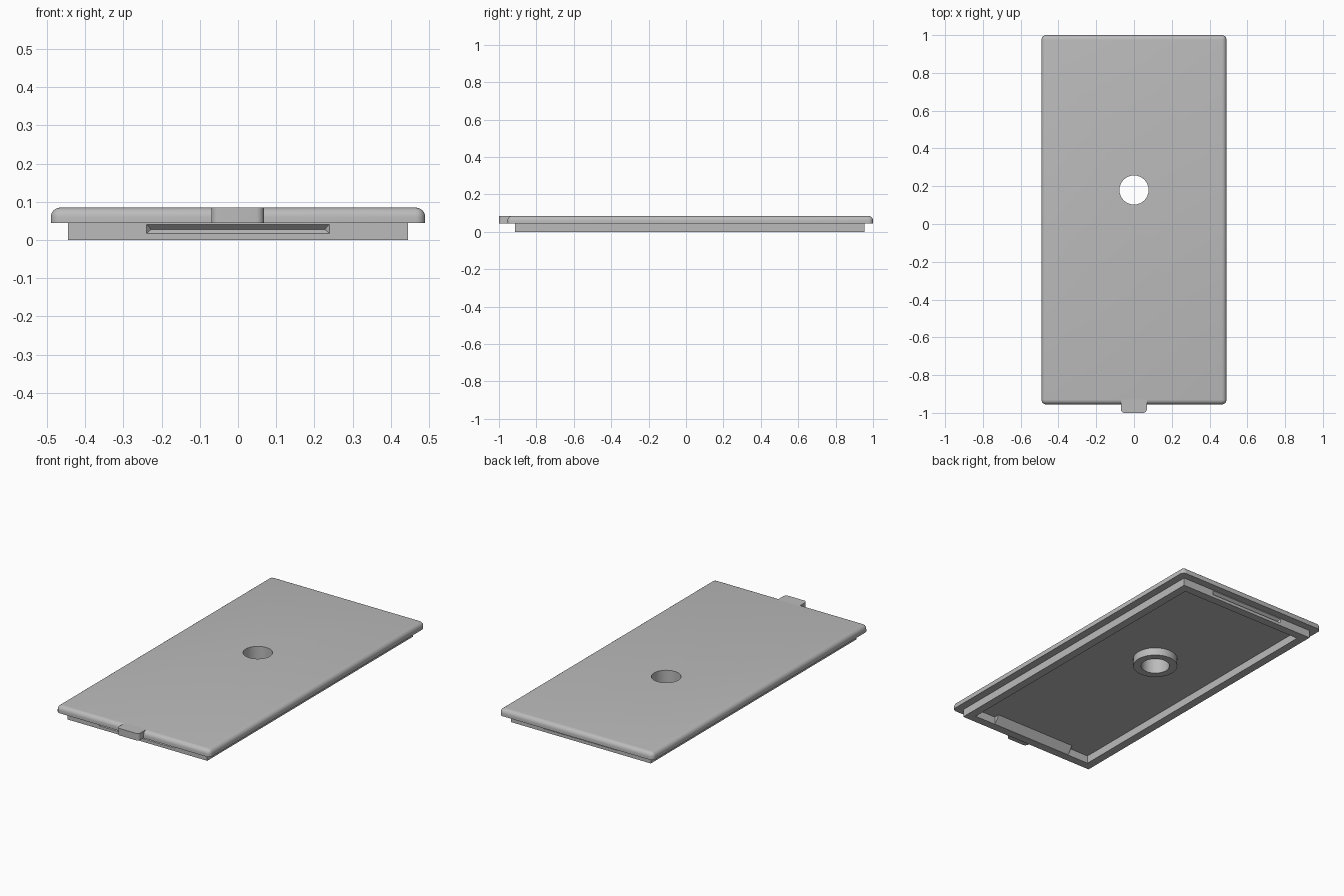
import bpy, bmesh, math
from mathutils import Vector

if "Cube" in bpy.data.objects:
    bpy.data.objects.remove(bpy.data.objects["Cube"], do_unlink=True)

GREY = bpy.data.materials.new("light grey plastic")
GREY.use_nodes = True
GREY.diffuse_color = (0.5, 0.5, 0.5, 1)
GREY.node_tree.nodes["Principled BSDF"].inputs["Base Color"].default_value = (0.5, 0.5, 0.5, 1)

FLOOR, TOP = 0.045, 0.085      # underside and top of the plate
HOLE_Y, HOLE_R = 0.18, 0.077
GRIP = 0.24                    # half length of the snap grooves


def finish(name, bm):
    bmesh.ops.recalc_face_normals(bm, faces=bm.faces)
    mesh = bpy.data.meshes.new(name)
    bm.to_mesh(mesh)
    bm.free()
    mesh.materials.append(GREY)
    ob = bpy.data.objects.new(name, mesh)
    bpy.context.collection.objects.link(ob)
    return ob


def box_bm(lo, hi):
    bm = bmesh.new()
    bmesh.ops.create_cube(bm, size=1)
    for v in bm.verts:
        v.co = Vector([(a + b) / 2 + c * (b - a) for a, b, c in zip(lo, hi, v.co)])
    return bm


def round_edges(bm, rule, radius):
    edges = [e for e in bm.edges if rule(*[v.co for v in e.verts])]
    bmesh.ops.bevel(bm, geom=edges, offset=radius, segments=6, profile=0.5, affect='EDGES')


def cylinder(name, radius, z0, z1):
    bm = bmesh.new()
    bmesh.ops.create_cone(bm, cap_ends=True, segments=64, radius1=radius, radius2=radius, depth=z1 - z0)
    bmesh.ops.translate(bm, verts=bm.verts, vec=(0, HOLE_Y, (z0 + z1) / 2))
    return finish(name, bm)


def prism(name, section, half_lengths):
    """Triangular bar along x; each corner of the section has its own half length."""
    bm = bmesh.new()
    ends = [[bm.verts.new((s * h, y, z)) for (y, z), h in zip(section, half_lengths)] for s in (-1, 1)]
    for ring in ends:
        bm.faces.new(ring)
    for i in range(3):
        j = (i + 1) % 3
        bm.faces.new((ends[0][i], ends[0][j], ends[1][j], ends[1][i]))
    return finish(name, bm)


def cut(ob, cutter):
    mod = ob.modifiers.new("cut", 'BOOLEAN')
    mod.operation, mod.solver, mod.object = 'DIFFERENCE', 'EXACT', cutter
    bpy.context.view_layer.objects.active = ob
    bpy.ops.object.modifier_apply(modifier=mod.name)
    bpy.data.objects.remove(cutter, do_unlink=True)


def smooth(ob):
    bpy.ops.object.select_all(action='DESELECT')
    ob.select_set(True)
    bpy.context.view_layer.objects.active = ob
    bpy.ops.object.shade_smooth_by_angle(angle=math.radians(30))


# Cover plate: rounded upright corners and top edge, with a round hole
bm = box_bm((-0.49, -0.955, FLOOR), (0.49, 1.0, TOP))
round_edges(bm, lambda a, b: a.z + b.z > FLOOR + TOP - 0.001, 0.025)
plate = finish("cover_plate", bm)
cut(plate, cylinder("hole_cutter", HOLE_R, -0.1, 0.2))
smooth(plate)

# Finger tab on the front edge
bm = box_bm((-0.07, -1.0, FLOOR), (0.068, -0.92, TOP))
round_edges(bm, lambda a, b: abs(a.z - b.z) > 0.01 and a.y < -0.99, 0.02)
smooth(finish("finger_tab", bm))

# Rim under the plate, hollowed out, with a snap groove front and back
rim = finish("lower_rim", box_bm((-0.445, -0.915, 0), (0.445, 0.955, FLOOR)))
cut(rim, finish("hollow_cutter", box_bm((-0.397, -0.867, -0.1), (0.397, 0.907, 0.1))))
for y, inward in ((-0.915, 1), (0.955, -1)):
    out, deep = y - inward * 0.001, y + inward * 0.014
    cut(rim, prism("groove_cutter", [(out, 0.042), (deep, 0.028), (out, 0.017)],
                   [GRIP, GRIP - 0.013, GRIP]))

# Sloped stiffener behind the front groove
prism("front_stiffener", [(-0.868, 0.0), (-0.868, FLOOR), (-0.835, FLOOR)], [0.26] * 3)

# Collar around the hole
collar = cylinder("hole_collar", 0.12, 0, FLOOR)
cut(collar, cylinder("collar_cutter", HOLE_R, -0.1, 0.2))
smooth(collar)
